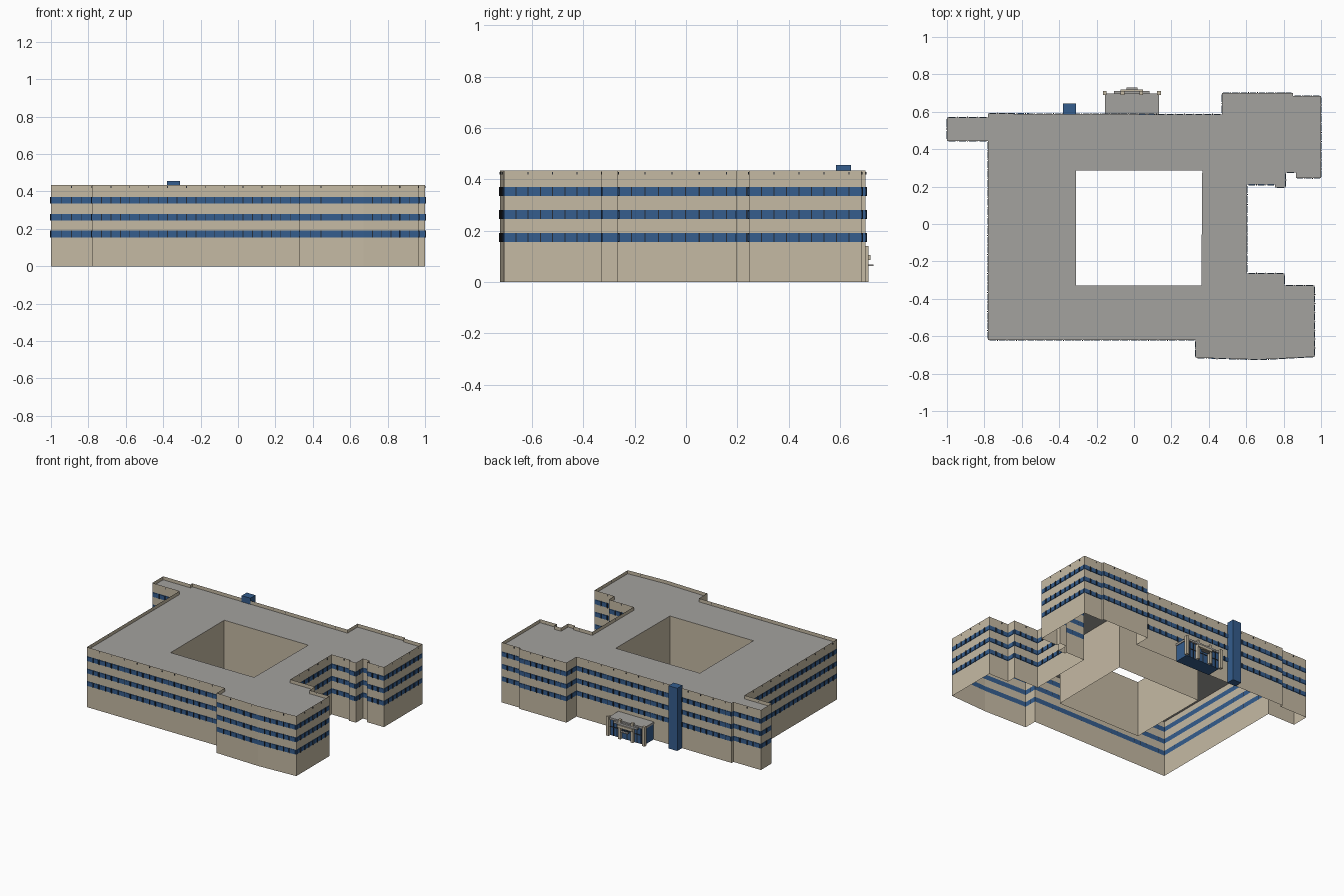
import bpy, bmesh
from mathutils import Vector, Matrix

if "Cube" in bpy.data.objects:
    bpy.data.objects.remove(bpy.data.objects["Cube"])


def material(name, rgb):
    m = bpy.data.materials.new(name)
    m.diffuse_color = (*rgb, 1)
    m.use_nodes = True
    m.node_tree.nodes["Principled BSDF"].inputs["Base Color"].default_value = m.diffuse_color
    return m


WALL = material("beige_wall", (0.56, 0.49, 0.37))
GLASS = material("blue_glass", (0.035, 0.11, 0.27))
ROOF = material("grey_roof", (0.37, 0.36, 0.345))
DARK = material("dark_frame", (0.02, 0.025, 0.035))

TOP, ROOF_Z = 0.435, 0.41
LEVELS = [0, 0.155, 0.19, 0.245, 0.28, 0.335, 0.37, TOP]   # odd strips are glass
OUTLINE = [(-1, .445), (-.78, .445), (-.78, -.62), (.33, -.62), (.33, -.715), (.5, -.72),
           (.67, -.725), (.965, -.71), (.965, -.33), (.805, -.33), (.805, -.265),
           (.605, -.265), (.605, .21), (.755, .21), (.755, .195), (.81, .195), (.81, .275),
           (.865, .275), (.865, .245), (1, .245), (1, .685), (.85, .685), (.85, .7),
           (.47, .7), (.47, .585), (-.78, .59), (-.78, .57), (-1, .57)]
COURT = [(-.31, -.33), (.36, -.33), (.365, .285), (-.31, .285)]


def finish(name, bm, mats):
    me = bpy.data.meshes.new(name)
    bm.to_mesh(me)
    bm.free()
    for m in mats:
        me.materials.append(m)
    ob = bpy.data.objects.new(name, me)
    bpy.context.collection.objects.link(ob)
    return ob


def edges_of(loop):
    return zip(loop, loop[1:] + loop[:1])


def wall_strip(bm, a, b, z0, z1, mat=0):
    f = bm.faces.new([bm.verts.new(p) for p in
                      ((*a, z0), (*b, z0), (*b, z1), (*a, z1))])
    f.material_index = mat


def add_box(bm, x0, x1, y0, y1, z0, z1):
    mat = Matrix.Translation(((x0 + x1) / 2, (y0 + y1) / 2, (z0 + z1) / 2)) @ \
        Matrix.Diagonal((x1 - x0, y1 - y0, z1 - z0, 1))
    bmesh.ops.create_cube(bm, size=1, matrix=mat)


def boxes(name, mat, *dims):
    bm = bmesh.new()
    for d in dims:
        add_box(bm, *d)
    return finish(name, bm, [mat])


# Outer walls, open underneath, with three glass bands
bm = bmesh.new()
for a, b in edges_of(OUTLINE):
    for i in range(len(LEVELS) - 1):
        wall_strip(bm, a, b, LEVELS[i], LEVELS[i + 1], i % 2)
bmesh.ops.remove_doubles(bm, verts=bm.verts, dist=1e-5)
finish("outer_walls", bm, [WALL, GLASS])

# Plain courtyard walls facing inward
bm = bmesh.new()
for a, b in edges_of(COURT):
    wall_strip(bm, b, a, 0, ROOF_Z)
finish("courtyard_walls", bm, [WALL])

# Roof sheet with the courtyard hole, set below the parapet
bm = bmesh.new()
for loop in (OUTLINE, COURT):
    vs = [bm.verts.new((*p, ROOF_Z)) for p in loop]
    for a, b in edges_of(vs):
        bm.edges.new((a, b))
bmesh.ops.triangle_fill(bm, edges=bm.edges[:], use_beauty=True, normal=(0, 0, 1))
for f in bm.faces:
    f.normal_update()
    if f.normal.z < 0:
        f.normal_flip()
finish("roof", bm, [ROOF])

# Window mullions, raised panes and parapet vents along every outer wall
mull, panes = bmesh.new(), bmesh.new()


def plate(bm, centre, direction, width, z0, z1, depth):
    n = Vector((direction.y, -direction.x))
    m = Matrix(((direction.x * width, n.x * depth, 0, centre.x + n.x * depth / 2),
                (direction.y * width, n.y * depth, 0, centre.y + n.y * depth / 2),
                (0, 0, z1 - z0, (z0 + z1) / 2), (0, 0, 0, 1)))
    bmesh.ops.create_cube(bm, size=1, matrix=m)


for a, b in edges_of(OUTLINE):
    a, b = Vector(a), Vector(b)
    length = (b - a).length
    if length < 0.05:
        continue
    d = (b - a) / length
    count = max(1, round(length / 0.05))
    step = length / count
    for k in range(count):
        mid = a + d * step * (k + 0.5)
        for i in (1, 3, 5):
            plate(panes, mid, d, step * 0.7, LEVELS[i] + .003, LEVELS[i + 1] - .003, .003)
            if k:
                plate(mull, a + d * step * k, d, .004, LEVELS[i], LEVELS[i + 1], .005)
        if k and k % 2 == 0:
            plate(mull, a + d * step * k, d, .004, .418, .428, .003)
for bm_ in (mull, panes):
    bmesh.ops.recalc_face_normals(bm_, faces=bm_.faces[:])
finish("window_mullions", mull, [DARK])
finish("window_panes", panes, [GLASS])

# Glass stair tower on the back wall
boxes("stair_tower", GLASS, (-.38, -.31, .585, .643, 0, .455))

# Entrance pavilion: glass body, roof slab, posts, porch and door canopy
CX = -.011
boxes("entrance_glass", GLASS, (-.15, .128, .585, .69, 0, .115))
boxes("entrance_roof", ROOF, (-.155, .133, .585, .698, .115, .13),
      (CX - .095, CX + .095, .698, .712, .105, .12),
      (CX - .03, CX + .03, .712, .73, .062, .068))
posts = [(CX + s * w - .01, CX + s * w + .01, .69, .711, 0, .14)
         for s in (-1, 1) for w in (.145, .05)]
boxes("entrance_posts", WALL, *posts)
boxes("porch_beam", WALL, (CX - .06, CX + .06, .7, .72, .085, .105))
boxes("entrance_frames", DARK,
      *[(CX + x - .003, CX + x + .003, .69, .693, 0, .115) for x in (-.11, -.08, 0, .08, .11)],
      (-.15, .128, .69, .693, .06, .065))
